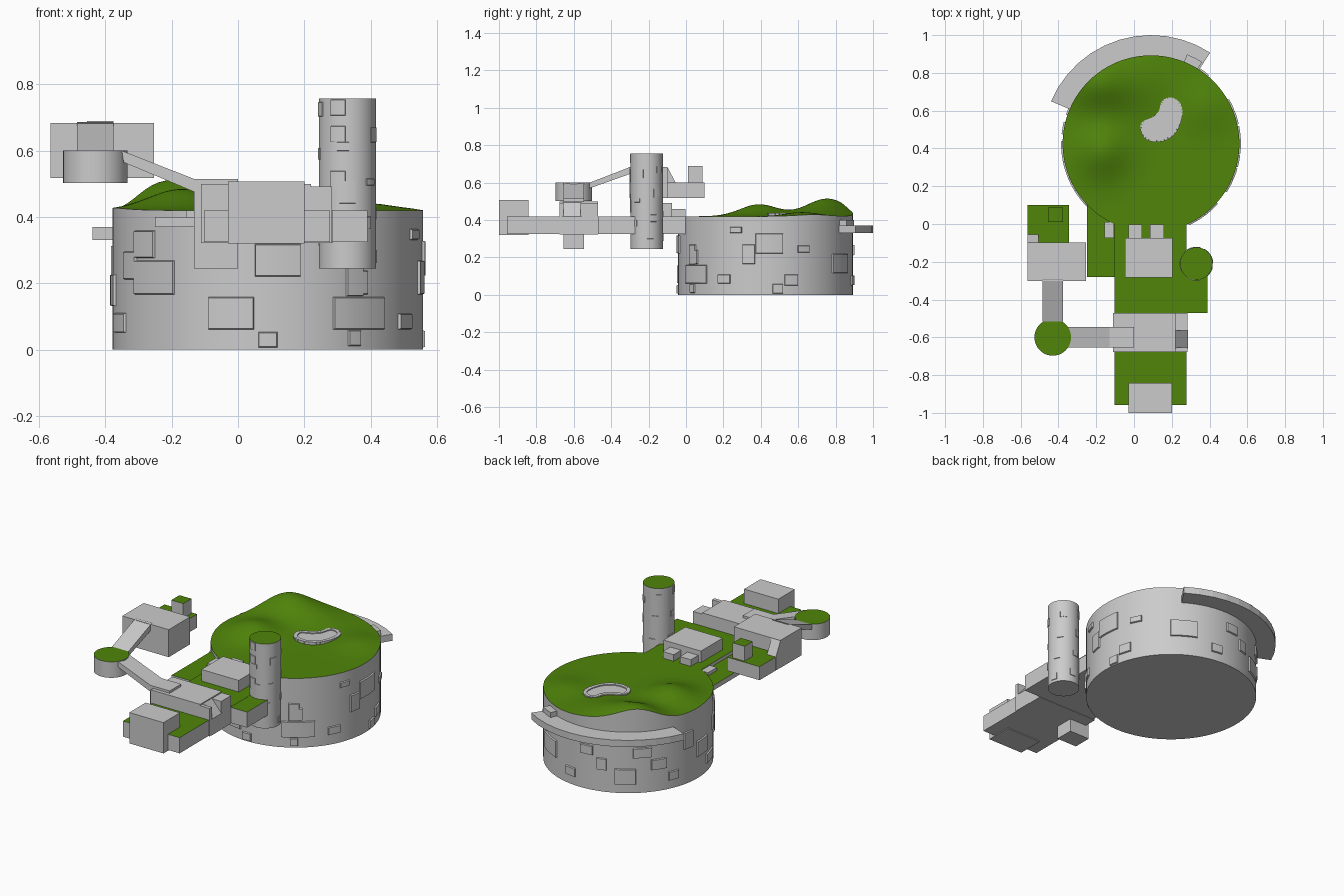
import bpy, bmesh, math, random
from mathutils import Vector

if "Cube" in bpy.data.objects:
    bpy.data.objects.remove(bpy.data.objects["Cube"])

random.seed(4)
CX, CY, R, TOP = 0.09, 0.425, 0.468, 0.42


def material(name, rgb):
    m = bpy.data.materials.new(name)
    m.diffuse_color = (*rgb, 1)
    m.use_nodes = True
    m.node_tree.nodes["Principled BSDF"].inputs["Base Color"].default_value = m.diffuse_color
    return m


STONE = material("stone_grey", (0.6, 0.6, 0.6))
GRASS = material("grass_green", (0.08, 0.235, 0.003))


def finish(name, bm, grass_top=False, smooth=False):
    bmesh.ops.recalc_face_normals(bm, faces=bm.faces[:])
    bm.normal_update()
    if grass_top:
        for f in bm.faces:
            f.material_index = int(f.normal.z > 0.6)
    me = bpy.data.meshes.new(name)
    bm.to_mesh(me)
    bm.free()
    me.materials.append(STONE)
    me.materials.append(GRASS)
    ob = bpy.data.objects.new(name, me)
    bpy.context.collection.objects.link(ob)
    if smooth:
        for o in bpy.context.selected_objects:
            o.select_set(False)
        ob.select_set(True)
        bpy.context.view_layer.objects.active = ob
        bpy.ops.object.shade_smooth_by_angle(angle=math.radians(35))
    return ob


def box(name, x0, x1, y0, y1, z0, z1, green=False):
    bm = bmesh.new()
    bmesh.ops.create_cube(bm, size=1)
    for v in bm.verts:
        v.co = ((x0 + x1) / 2 + v.co.x * (x1 - x0), (y0 + y1) / 2 + v.co.y * (y1 - y0),
                (z0 + z1) / 2 + v.co.z * (z1 - z0))
    return finish(name, bm, green)


def prism(name, profile, axis, a, b):
    """Side profile (u, z) extruded from a to b along axis x or y."""
    bm = bmesh.new()
    place = (lambda u, z, t: (t, u, z)) if axis == "x" else (lambda u, z, t: (u, t, z))
    f = bm.faces.new([bm.verts.new(place(u, z, a)) for u, z in profile])
    ext = bmesh.ops.extrude_face_region(bm, geom=[f])["geom"]
    d = Vector(place(0, 0, b - a))
    bmesh.ops.translate(bm, verts=[e for e in ext if isinstance(e, bmesh.types.BMVert)], vec=d)
    return finish(name, bm)


def cylinder(name, x, y, r, z0, z1):
    bm = bmesh.new()
    bmesh.ops.create_cone(bm, cap_ends=True, segments=48, radius1=r, radius2=r, depth=z1 - z0)
    bmesh.ops.translate(bm, verts=bm.verts[:], vec=(x, y, (z0 + z1) / 2))
    return finish(name, bm, True, True)


def arc_block(bm, cx, cy, r0, r1, a0, a1, z0, z1, n=6, bevel=0.0):
    """Curved block between two radii and two angles, outer face inset by bevel."""
    rows, b = [], bevel / r1
    for i in range(n + 1):
        t = i / n
        inner, outer = a0 + (a1 - a0) * t, a0 + b + (a1 - a0 - 2 * b) * t
        rows.append([bm.verts.new((cx + r * math.cos(a), cy + r * math.sin(a), z))
                     for r, a, z in ((r0, inner, z0), (r1, outer, z0 + bevel),
                                     (r1, outer, z1 - bevel), (r0, inner, z1))])
    for p, q in zip(rows, rows[1:]):
        for k in range(4):
            bm.faces.new((p[k], p[(k + 1) % 4], q[(k + 1) % 4], q[k]))
    bm.faces.new(rows[0])
    bm.faces.new(rows[-1])


# Hilly grass roof height
def ground(x, y):
    h = 0.0
    for px, py, s, amp in ((-0.20, 0.755, 0.11, 0.085), (-0.17, 0.39, 0.1, 0.064),
                           (0.0, 0.75, 0.12, 0.035), (0.38, 0.62, 0.09, 0.022)):
        h += amp * math.exp(-((x - px) ** 2 + (y - py) ** 2) / (2 * s * s))
    return TOP + min(h, 0.1)


# Drum: wall following the hills, grass roof, closed underneath
N, RINGS = 96, 24
bm = bmesh.new()
center = bm.verts.new((CX, CY, ground(CX, CY)))
rings = []
for j in range(1, RINGS + 1):
    row = []
    for i in range(N):
        a = 2 * math.pi * i / N
        x, y = CX + R * j / RINGS * math.cos(a), CY + R * j / RINGS * math.sin(a)
        row.append(bm.verts.new((x, y, ground(x, y))))
    rings.append(row)
rings.append([bm.verts.new((v.co.x, v.co.y, 0)) for v in rings[-1]])
for i in range(N):
    k = (i + 1) % N
    bm.faces.new((center, rings[0][i], rings[0][k])).material_index = 1
    for j in range(RINGS):
        f = bm.faces.new((rings[j][i], rings[j + 1][i], rings[j + 1][k], rings[j][k]))
        f.material_index = int(j < RINGS - 1)
bm.faces.new(rings[-1])
finish("drum_with_grass_roof", bm, False, True)

# Raised stone plates on the drum: front (x range), right (y range), rest scattered
front = [(-.31, -.25, .275, .36), (-.31, -.19, .165, .27), (-.09, .05, .06, .16), (.05, .19, .22, .32),
         (.06, .12, .005, .055), (.33, .44, .06, .16), (.33, .37, .01, .06), (.485, .52, .06, .11),
         (.33, .39, .165, .24)]
right = [(.0, .1, .06, .16), (.02, .055, .16, .27), (.17, .22, .06, .11), (.235, .3, .33, .365),
         (.3, .37, .165, .27), (.37, .52, .22, .33), (.525, .6, .05, .11), (.46, .52, .005, .06),
         (.595, .66, .225, .265), (.78, .86, .115, .22)]
plates = [(-math.acos((p - CX) / R), -math.acos((q - CX) / R), z0, z1) for p, q, z0, z1 in front]
plates += [(math.asin((p - CY) / R), math.asin((q - CY) / R), z0, z1) for p, q, z0, z1 in right]
for i in range(11):
    a, w = math.radians(78 + 12.5 * i), random.uniform(0.12, 0.27)
    z, h = (0.05, 0.21, 0.13)[i % 3], random.uniform(0.05, 0.11)
    plates.append((a, a + w, z, z + h))
bm = bmesh.new()
for a0, a1, z0, z1 in plates:
    arc_block(bm, CX, CY, R - 0.004, R + 0.008, a0, a1, z0, z1, 6, 0.004)
finish("drum_stone_plates", bm, False, True)

# Balcony arc behind the drum
bm = bmesh.new()
arc_block(bm, CX, CY, 0.44, 0.575, math.radians(57), math.radians(157), 0.33, 0.37, 12)
finish("rear_balcony", bm)
bm = bmesh.new()
arc_block(bm, CX, CY, 0.44, 0.51, math.radians(58), math.radians(68), 0.36, 0.40, 2)
finish("balcony_step", bm)

# Kidney pond: ring of stones round a flat basin
pts = [Vector(p) for p in ((.19, .66), (.235, .635), (.245, .57), (.21, .485), (.14, .445), (.065, .46),
                           (.045, .525), (.10, .555), (.14, .59), (.155, .64))]
outline = []
for i in range(len(pts)):
    a, b, c, d = (pts[(i + k) % len(pts)] for k in (-1, 0, 1, 2))
    for t in (0, .25, .5, .75):
        outline.append(0.5 * (2 * b + (c - a) * t + (2 * a - 5 * b + 4 * c - d) * t * t
                              + (3 * b - a - 3 * c + d) * t ** 3))
bm = bmesh.new()
bm.faces.new([bm.verts.new((p.x, p.y, 0.431)) for p in reversed(outline)])
bm.normal_update()
if bm.faces[:][0].normal.z < 0:
    bmesh.ops.reverse_faces(bm, faces=bm.faces[:])
finish("pond_basin", bm)
bm = bmesh.new()
n = len(outline)
for i in range(n):
    p, q = outline[i], outline[(i + 1) % n]
    d = (q - p).normalized()
    nrm = Vector((-d.y, d.x)) * 0.011
    m, half = (p + q) / 2, (q - p) * 0.5
    quad = [m - half - nrm, m + half - nrm, m + half + nrm, m - half + nrm]
    lo = [bm.verts.new((v.x, v.y, 0.41)) for v in quad]
    hi = [bm.verts.new((v.x, v.y, 0.437)) for v in quad]
    bm.faces.new(lo)
    bm.faces.new(hi)
    for k in range(4):
        bm.faces.new((lo[k], lo[(k + 1) % 4], hi[(k + 1) % 4], hi[k]))
finish("pond_stones", bm)

# Tower and its stone plates
TX, TY, TR = 0.33, -0.21, 0.0865
cylinder("tower", TX, TY, TR, 0.245, 0.757)
bm = bmesh.new()
for p, q, z0, z1 in ((.28, .325, .625, .675), (.28, .325, .705, .755), (.28, .325, .49, .54), (.305, .355, .44, .51)):
    arc_block(bm, TX, TY, TR - .003, TR + .004, -math.acos((p - TX) / TR), -math.acos((q - TX) / TR), z0, z1, 4, .002)
for i in range(18):
    a, z = i * 1.3, 0.26 + 0.026 * i
    arc_block(bm, TX, TY, TR - .003, TR + .003, a, a + 0.45, z, z + random.uniform(.02, .05), 4, .002)
finish("tower_stone_plates", bm, False, True)

# Front platform with grass tops
box("platform", -0.102, 0.278, -0.957, 0.02, 0.325, 0.42, True)
box("platform_right_wing", 0.27, 0.39, -0.47, -0.2, 0.325, 0.419, True)
box("platform_left_path", -0.25, -0.10, -0.28, 0.10, 0.37, 0.40, True)
box("path_post", -0.155, -0.107, -0.075, 0.01, 0.37, 0.42)

# Blocks on the platform
box("front_gatehouse", -0.03, 0.20, -1.0, -0.843, 0.32, 0.507)
box("middle_hall", -0.112, 0.22, -0.677, -0.47, 0.322, 0.50)
prism("hall_end_ramp", ((.215, .322), (.285, .322), (.285, .42), (.215, .50)), "y", -0.66, -0.56)
for name, y0, y1 in (("hall_end_front", -0.677, -0.655), ("hall_end_rear", -0.565, -0.47)):
    box(name, 0.215, 0.283, y0, y1, 0.322, 0.492)
box("rear_room", -0.048, 0.203, -0.283, -0.075, 0.41, 0.49)
for name, x in (("left_rear_annex", -0.03), ("right_rear_annex", 0.085)):
    box(name, x, x + 0.073, -0.08, -0.003, 0.41, 0.46)
box("hall_buttress", -0.132, 0.0, -0.655, -0.545, 0.245, 0.514)

# Round landing with bridges to the hall and to the side house
cylinder("round_landing", -0.43, -0.60, 0.097, 0.503, 0.60)
prism("hall_bridge", ((-0.35, .60), (-0.345, .565), (-0.13, .475), (0, .475), (0, .514), (-0.13, .514)),
      "y", -0.655, -0.545)
prism("house_bridge", ((-0.515, .60), (-0.515, .57), (-0.29, .65), (-0.29, .687)), "x", -0.485, -0.375)

# Side house with grassy yard and turret
box("side_house", -0.565, -0.253, -0.303, -0.098, 0.517, 0.684)
prism("house_rear_slope", ((-0.10, .52), (-0.055, .52), (-0.055, .60), (-0.10, .684)), "x", -0.565, -0.505)
box("house_yard", -0.564, -0.345, -0.10, 0.10, 0.518, 0.60, True)
box("yard_turret", -0.455, -0.375, 0.01, 0.088, 0.59, 0.69, True)
